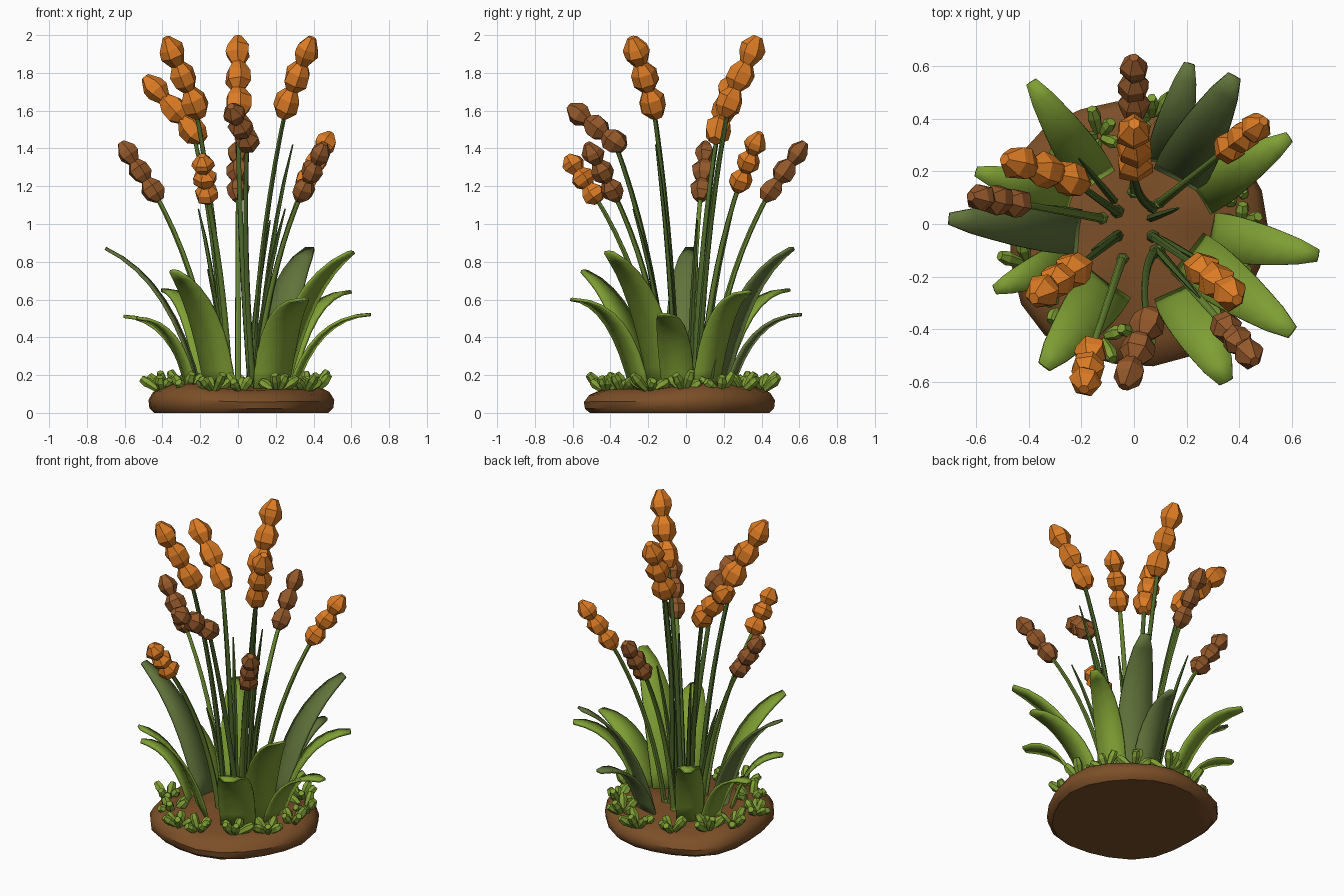
import bpy, bmesh, math, random
from mathutils import Vector as V

if "Cube" in bpy.data.objects:
    bpy.data.objects.remove(bpy.data.objects["Cube"])

random.seed(4)


def material(name, rgb):
    m = bpy.data.materials.new(name)
    m.diffuse_color = (*rgb, 1)
    m.use_nodes = True
    m.node_tree.nodes["Principled BSDF"].inputs["Base Color"].default_value = m.diffuse_color
    return m


SOIL = material("soil brown", (0.20, 0.078, 0.021))
ORANGE = material("flower orange", (0.72, 0.20, 0.018))
BROWN = material("flower brown", (0.30, 0.10, 0.024))
LEAF = material("bright leaf green", (0.21, 0.345, 0.034))
DARK = material("dull leaf green", (0.12, 0.175, 0.044))
STEM = material("stem green", (0.07, 0.13, 0.022))
STEM2 = material("light stem green", (0.14, 0.24, 0.032))


def finish(name, bm, mat, smooth=None, thickness=0):
    bmesh.ops.recalc_face_normals(bm, faces=bm.faces)
    me = bpy.data.meshes.new(name)
    bm.to_mesh(me)
    bm.free()
    me.materials.append(mat)
    ob = bpy.data.objects.new(name, me)
    bpy.context.collection.objects.link(ob)
    if thickness:
        s = ob.modifiers.new("thickness", 'SOLIDIFY')
        s.thickness, s.offset = thickness, 0
    if smooth:
        bpy.ops.object.select_all(action='DESELECT')
        ob.select_set(True)
        bpy.context.view_layer.objects.active = ob
        bpy.ops.object.shade_smooth_by_angle(angle=math.radians(smooth))
    return ob


def tube(bm, pts, radii, sides, jitter=0.0):
    """Closed round skin along a path."""
    rings, phase = [], random.random() * 6
    for i, (p, r) in enumerate(zip(pts, radii)):
        t = (pts[min(i + 1, len(pts) - 1)] - pts[max(i - 1, 0)]).normalized()
        u = t.cross(V((0.31, 0.95, 0))).normalized()
        w = t.cross(u)
        ring = []
        for k in range(sides):
            a = phase + k * math.tau / sides
            q = r * (1 + random.uniform(-jitter, jitter))
            ring.append(bm.verts.new(p + (u * math.cos(a) + w * math.sin(a)) * q))
        rings.append(ring)
    for a, b in zip(rings, rings[1:]):
        for k in range(sides):
            j = (k + 1) % sides
            bm.faces.new((a[k], a[j], b[j], b[k]))
    bm.faces.new(rings[0][::-1])
    bm.faces.new(rings[-1])


def bezier(a, b, c, n):
    return [a * (1 - s) ** 2 + b * 2 * s * (1 - s) + c * s * s
            for s in (i / n for i in range(n + 1))]


# soil mound: stacked uneven rings, a little wider towards the front corners
bm = bmesh.new()
N = 22
prof = [(0.46, 0), (0.485, 0.025), (0.49, 0.065), (0.465, 0.105), (0.40, 0.135), (0.22, 0.145)]
rings = []
for r, z in prof:
    ring = []
    for k in range(N):
        a = k * math.tau / N
        f = 1 + 0.03 * math.sin(3 * a + 0.6) + 0.02 * math.cos(5 * a)
        f += 0.07 * max(0, math.cos(a + 0.8)) ** 8 + 0.05 * max(0, math.cos(a + 2.4)) ** 8
        lift = 1 + 0.12 * math.sin(2 * a + 0.5) + 0.05 * math.sin(5 * a)
        ring.append(bm.verts.new((r * f * math.cos(a), r * f * math.sin(a) * 1.03 - 0.02, z * lift)))
    rings.append(ring)
for a, b in zip(rings, rings[1:]):
    for k in range(N):
        j = (k + 1) % N
        bm.faces.new((a[k], a[j], b[j], b[k]))
bm.faces.new(rings[0][::-1])
top = bm.verts.new((0, 0, 0.15))
for k in range(N):
    bm.faces.new((rings[-1][k], rings[-1][(k + 1) % N], top))
finish("soil_mound", bm, SOIL, 40)

# flower stalks: lowest bead centre, top bead centre, bead radius, colours
stalks = [
    ((0, .45, 1.18), (0, .595, 1.38), .058, BROWN, STEM2),
    ((0, .23, 1.645), (0, .35, 1.92), .070, ORANGE, STEM),
    ((.36, .29, 1.23), (.465, .37, 1.43), .060, ORANGE, STEM2),
    ((-.24, .17, 1.50), (-.44, .23, 1.72), .068, ORANGE, STEM),
    ((-.45, .08, 1.18), (-.585, .10, 1.38), .058, BROWN, STEM2),
    ((-.23, -.175, 1.64), (-.35, -.26, 1.915), .068, ORANGE, STEM),
    ((-.165, -.49, 1.16), (-.185, -.60, 1.32), .064, ORANGE, STEM2),
    ((.05, -.38, 1.44), (-.02, -.57, 1.585), .064, BROWN, STEM),
    ((.26, -.175, 1.64), (.365, -.265, 1.915), .068, ORANGE, STEM),
    ((.345, -.39, 1.18), (.435, -.495, 1.375), .058, BROWN, STEM2),
]
for i, (lo, hi, r, fmat, smat) in enumerate(stalks):
    lo, hi = V(lo), V(hi)
    axis = (hi - lo).normalized()
    half = (hi - lo).length / 4
    bm = bmesh.new()
    for k in range(3):
        c = lo.lerp(hi, k / 2)
        shape = [(-1.08, .46), (-.45, .98), (.35, 1.0), (1.08, .48)]
        if k == 2:
            shape = [(-1.08, .5), (-.3, .98), (.25, .92), (1.05, .33)]
        tube(bm, [c + axis * half * s for s, _ in shape],
             [r * q for _, q in shape], 6, 0.1)
    finish(f"flower_head_{i}", bm, fmat)
    base = V((lo.x * 0.27, lo.y * 0.27, 0.11))
    if i in (1, 7):
        base.x += 0.07
    ctrl = V((lo.x * 0.42, lo.y * 0.42, 0.11 + lo.z * 0.52))
    pts = bezier(base, ctrl, lo, 9)
    bm = bmesh.new()
    tube(bm, pts, [0.018 - 0.006 * k / 9 for k in range(10)], 6)
    # small knob where the stem leaves the soil
    tube(bm, [base, base + V((0, 0, .03)), base + V((0, 0, .06))], [.026, .028, .016], 6, .1)
    finish(f"stem_{i}", bm, smat, 60)

# thin pointed shoots without flowers
shoots = [(.29, -.16, 1.42), (-.21, .25, 1.08), (.25, -.28, 1.08), (.17, .06, 1.02), (-.16, -.1, .76)]
for i, tip in enumerate(shoots):
    tip = V(tip)
    base = V((tip.x * .35, tip.y * .35, .11))
    pts = bezier(base, V((tip.x * .5, tip.y * .5, tip.z * .6)), tip, 6)
    bm = bmesh.new()
    tube(bm, pts, [.015, .015, .015, .014, .012, .010, .004], 5)
    finish(f"shoot_{i}", bm, STEM, 60)

# broad arching leaves: base xy, tip xyz, width, colour
leaves = [
    ((-.14, .16), (-.39, .54, .65), .17, LEAF),
    ((.12, .22), (.21, .61, .52), .16, DARK),
    ((.16, .16), (.38, .56, .87), .21, DARK),
    ((.24, .10), (.59, .33, .64), .17, LEAF),
    ((.28, -.04), (.70, -.12, .52), .18, LEAF),
    ((.20, -.11), (.60, -.41, .85), .21, LEAF),
    ((.17, -.24), (.35, -.60, .60), .22, LEAF),
    ((-.09, -.22), (-.34, -.54, .75), .21, LEAF),
    ((-.24, -.13), (-.53, -.25, .50), .14, LEAF),
    ((-.20, -.03), (-.70, .02, .87), .18, DARK),
    ((-.23, .09), (-.60, .20, .51), .15, LEAF),
]
taper = [.92, .98, 1, .98, .92, .83, .70, .54, .26]
for i, (b, tip, w, mat) in enumerate(leaves):
    base, tip = V((*b, .10)), V(tip)
    ctrl = base.lerp(tip, 0.28)
    ctrl.z = .10 + (tip.z - .10) * (.78 if tip.z > .7 else .98)
    side = V((-(tip - base).y, (tip - base).x, 0)).normalized()
    bm = bmesh.new()
    prev = None
    for p, t in zip(bezier(base, ctrl, tip, 8), taper):
        out = (tip - base).normalized() * 0.010 * t
        row = [bm.verts.new(p + side * (k * w * t / 2) + (out if k == 0 else V()))
               for k in (-1, 0, 1)]
        if prev:
            for k in (0, 1):
                bm.faces.new((prev[k], prev[k + 1], row[k + 1], row[k]))
        prev = row
    finish(f"leaf_{i}", bm, mat, 40, 0.016)

# small stubby sprouts in clumps round the rim
for i in range(13):
    a = i * math.tau / 13 + random.uniform(-.12, .12)
    R = random.uniform(.37, .43)
    c = V((R * math.cos(a), R * math.sin(a) - .02, .125))
    bm = bmesh.new()
    for k in range(5):
        b = k * math.tau / 5 + random.random()
        d = V((math.cos(b) * .9, math.sin(b) * .9, random.uniform(.5, 1.6))).normalized()
        s = c + V((d.x, d.y, 0)) * .03
        n = random.uniform(.07, .115)
        tube(bm, [s, s + d * n * .65, s + d * n], [.018, .028, .019], 6, .1)
    finish(f"sprout_clump_{i}", bm, LEAF)
